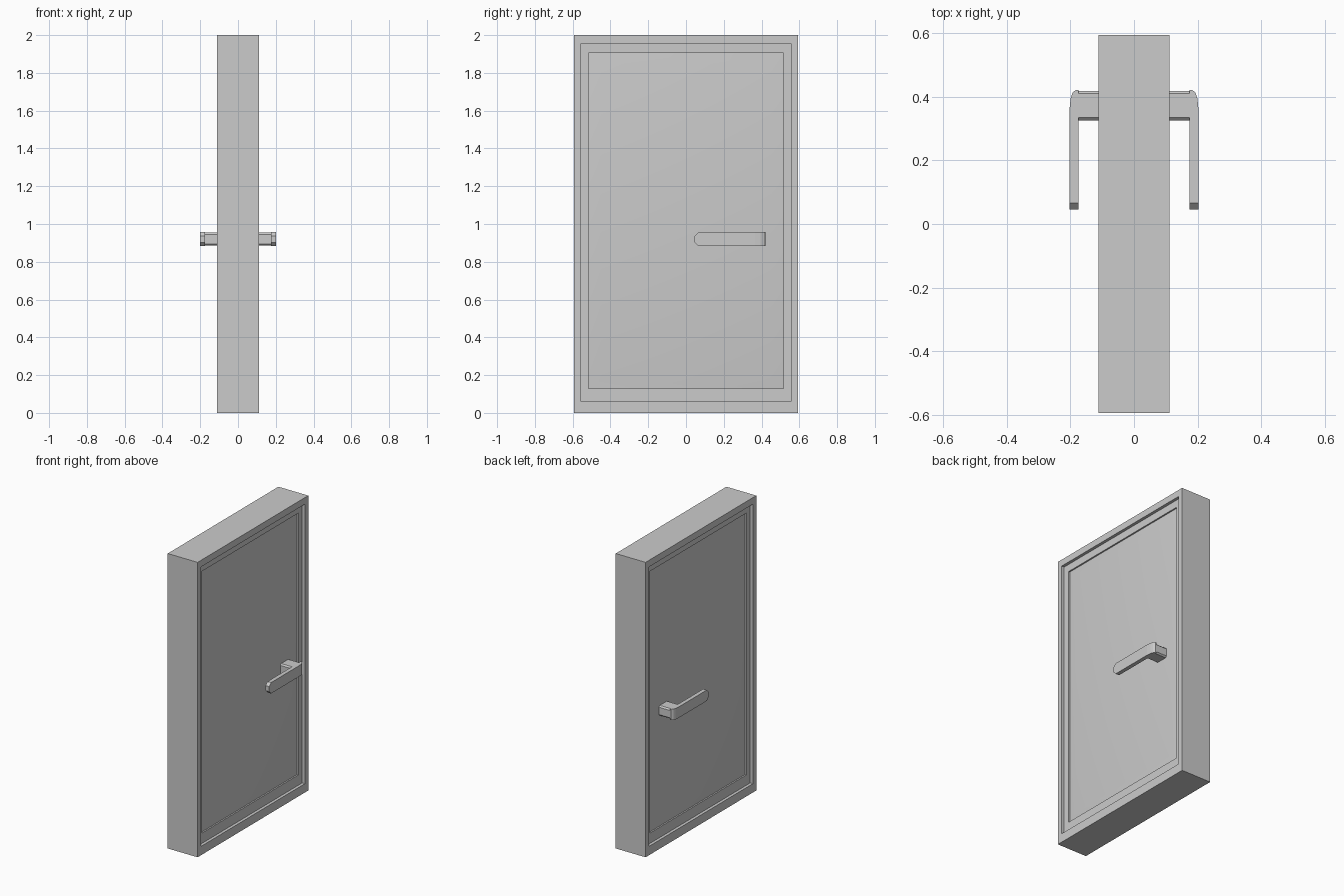
import bpy, bmesh, math

if "Cube" in bpy.data.objects:
    bpy.data.objects.remove(bpy.data.objects["Cube"])

FRAME_X = 0.112      # half depth of the frame
LEAF_X = 0.092       # half thickness of the door leaf


def make_object(name, bm):
    bmesh.ops.recalc_face_normals(bm, faces=bm.faces)
    mesh = bpy.data.meshes.new(name)
    bm.to_mesh(mesh)
    bm.free()
    obj = bpy.data.objects.new(name, mesh)
    bpy.context.collection.objects.link(obj)
    return obj


def loft_rects(name, rings, closed):
    """Loft rectangles (x, half_width, z_low, z_high); loop or cap the ends."""
    bm = bmesh.new()
    loops = [[bm.verts.new((x, y, z)) for y, z in
              ((-w, lo), (w, lo), (w, hi), (-w, hi))]
             for x, w, lo, hi in rings]
    pairs = list(zip(loops, loops[1:]))
    if closed:
        pairs.append((loops[-1], loops[0]))
    else:
        bm.faces.new(loops[0])
        bm.faces.new(loops[-1])
    for a, b in pairs:
        for i in range(4):
            j = (i + 1) % 4
            bm.faces.new((a[i], a[j], b[j], b[i]))
    return make_object(name, bm)


def prism(name, profile, to_3d, start, end, bevel_test, offset):
    """Extrude a 2D profile and chamfer the edges that pass bevel_test."""
    bm = bmesh.new()
    a, b = [[bm.verts.new(to_3d(u, v, t)) for u, v in profile]
            for t in (start, end)]
    bm.faces.new(a)
    bm.faces.new(b)
    for i in range(len(a)):
        j = (i + 1) % len(a)
        bm.faces.new((a[i], a[j], b[j], b[i]))
    edges = [e for e in bm.edges if bevel_test(e.verts[0].co, e.verts[1].co)]
    bmesh.ops.bevel(bm, geom=edges, offset=offset, segments=1, affect='EDGES')
    return make_object(name, bm)


def mirror_x(obj):
    obj.modifiers.new("both_sides", 'MIRROR').use_axis = (True, False, False)


# Door frame: rectangular ring around the opening
outer = (0.593, 0.0, 2.0)
inner = (0.557, 0.06, 1.955)
loft_rects("door_frame", [(-FRAME_X, *outer), (FRAME_X, *outer),
                          (FRAME_X, *inner), (-FRAME_X, *inner)], True)

# Door leaf: flat border, shallow step, then sloped raised panel on each side
step = (0.515, 0.13, 1.905)
field = (0.45, 0.175, 1.85)
half = [(LEAF_X - 0.002, *field), (LEAF_X - 0.01, *step),
        (LEAF_X, *step), (LEAF_X, *inner)]
other = [(-x, *rect) for x, *rect in reversed(half)]
leaf = loft_rects("door_leaf", half + other, False)
bpy.context.view_layer.objects.active = leaf
leaf.select_set(True)
bpy.ops.object.shade_smooth_by_angle(angle=math.radians(30))

# Handle neck: chamfered bar from the leaf to the grip
neck = prism("handle_neck",
             [(0.325, 0.886), (0.418, 0.886), (0.418, 0.954), (0.325, 0.954)],
             lambda y, z, x: (x, y, z), LEAF_X - 0.01, 0.178,
             lambda p, q: abs(p.x - q.x) > 0.05, 0.009)
mirror_x(neck)

# Handle grip: flat lever with rounded elbow and chamfered tip
grip = prism("handle_grip",
             [(0.175, 0.046), (0.202, 0.046), (0.202, 0.365), (0.199, 0.395),
              (0.193, 0.412), (0.183, 0.421), (0.175, 0.421)],
             lambda x, y, z: (x, y, z), 0.883, 0.957,
             lambda p, q: max(p.y, q.y) < 0.05 and abs(p.z - q.z) < 0.001,
             0.02)
mirror_x(grip)
